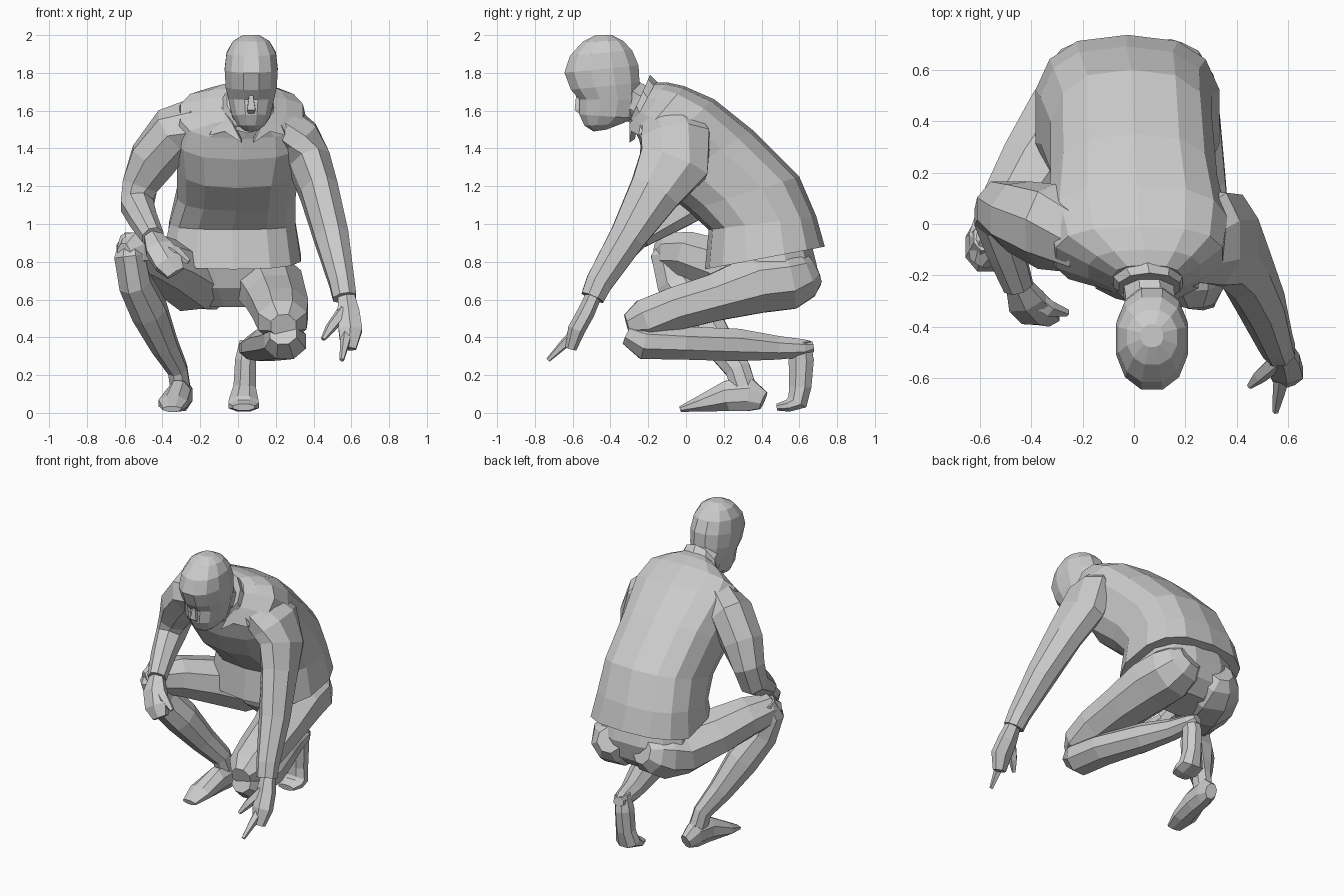
import bpy, bmesh, math
from mathutils import Vector


def skin(name, rings):
    """Join equal vertex rings into one closed, flat-faced body."""
    bm = bmesh.new()
    loops = [[bm.verts.new(p) for p in ring] for ring in rings]
    n = len(loops[0])
    for a, b in zip(loops, loops[1:]):
        for i in range(n):
            j = (i + 1) % n
            bm.faces.new((a[i], a[j], b[j], b[i]))
    bm.faces.new(loops[0])
    bm.faces.new(loops[-1])
    bmesh.ops.recalc_face_normals(bm, faces=bm.faces)
    me = bpy.data.meshes.new(name)
    bm.to_mesh(me)
    bm.free()
    ob = bpy.data.objects.new(name, me)
    bpy.context.collection.objects.link(ob)
    return ob


def oval(c, u, v, n, power=1.0):
    ring = []
    for i in range(n):
        a = 2 * math.pi * (i + 0.5) / n
        k = lambda t: math.copysign(abs(t) ** power, t)
        ring.append(c + u * k(math.cos(a)) + v * k(math.sin(a)))
    return ring


def tube(name, pts, n=8):
    """Limb along a path; each point is x, y, z, half width, half depth."""
    cs = [Vector(p[:3]) for p in pts]
    rings = []
    for i, p in enumerate(pts):
        a, b = cs[max(i - 1, 0)], cs[min(i + 1, len(cs) - 1)]
        t = (b - a).normalized()
        u = (Vector((1, 0, 0)) - t * t.x).normalized()
        rings.append(oval(cs[i], u * p[3] * 1.03, t.cross(u) * p[4] * 1.03, n))
    return skin(name, rings)


def body(name, rows, n=12, power=1.0):
    """Stack of rings; each row is centre x, half width, front y z, back y z."""
    rings = []
    for cx, hw, yf, zf, yb, zb in rows:
        f, b = Vector((cx, yf, zf)), Vector((cx, yb, zb))
        rings.append(oval((f + b) / 2, Vector((hw, 0, 0)), (b - f) / 2, n, power))
    return skin(name, rings)


# Shirt, bent forward over the hips
shirt = body("shirt", [
    (-.025, .365, .10, .76, .735, .88),
    (-.03, .34, .12, .97, .69, 1.04),
    (-.01, .32, .01, 1.07, .60, 1.25),
    (.00, .33, -.14, 1.19, .35, 1.50),
    (.01, .36, -.22, 1.34, .15, 1.66),
    (.02, .33, -.25, 1.45, -.01, 1.73),
    (.04, .22, -.27, 1.49, -.10, 1.75),
    (.05, .14, -.29, 1.51, -.16, 1.75)], 14, 0.75)
# Hem rides up where it lies on the raised thigh
for v in shirt.data.vertices:
    if v.co.z < .95 and v.co.x < -.25 and v.co.y < .5:
        v.co.z += .1

# Collar band and its two front points
body("collar", [
    (.05, .15, -.29, 1.48, -.14, 1.74),
    (.06, .125, -.30, 1.54, -.19, 1.79)], 10)
for s, side in ((-1, "left"), (1, "right")):
    flap = [(.05 + s * x, y, z) for x, y, z in
            ((.14, -.23, 1.62), (.20, -.25, 1.47), (.12, -.29, 1.49), (.03, -.30, 1.43), (.08, -.30, 1.53))]
    c = Vector((0, .03, .02))
    skin("collar_flap_" + side, [[Vector(p) for p in flap], [Vector(p) + c for p in flap]])

# Neck and head
tube("neck", [(.05, -.17, 1.58, .11, .11), (.06, -.28, 1.65, .10, .11), (.07, -.38, 1.71, .10, .11)])
body("head", [
    (.07, .035, -.49, 1.49, -.42, 1.50),
    (.07, .075, -.54, 1.52, -.34, 1.53),
    (.07, .105, -.57, 1.58, -.265, 1.56),
    (.07, .125, -.57, 1.66, -.245, 1.66),
    (.07, .14, -.615, 1.71, -.24, 1.75),
    (.07, .145, -.65, 1.80, -.245, 1.84),
    (.07, .135, -.62, 1.89, -.28, 1.92),
    (.07, .10, -.55, 1.965, -.33, 1.97),
    (.07, .045, -.48, 2.0, -.39, 2.0)], 12, 0.92)
tube("nose", [(.07, -.57, 1.69, .012, .015), (.07, -.565, 1.61, .03, .035), (.07, -.54, 1.585, .02, .02)], 4)

# Arm resting on the raised knee
tube("left_sleeve", [
    (-.20, -.05, 1.54, .13, .15),
    (-.34, -.01, 1.49, .13, .17),
    (-.45, .03, 1.34, .13, .14),
    (-.52, .06, 1.20, .10, .11),
    (-.535, .03, 1.10, .09, .10),
    (-.50, -.10, 1.02, .075, .08),
    (-.45, -.24, .93, .06, .06)])
tube("left_hand", [
    (-.46, -.22, .94, .045, .045),
    (-.42, -.30, .87, .08, .05),
    (-.37, -.35, .80, .085, .045),
    (-.33, -.37, .74, .055, .03)], 6)
tube("left_thumb", [(-.41, -.28, .88, .04, .035), (-.33, -.33, .85, .035, .03), (-.26, -.345, .80, .015, .015)], 5)

# Arm reaching down to the ground
tube("right_sleeve", [
    (.20, -.09, 1.56, .11, .14),
    (.32, -.055, 1.455, .12, .19),
    (.38, -.065, 1.32, .115, .195),
    (.43, -.165, 1.17, .105, .145),
    (.495, -.31, .93, .095, .10),
    (.55, -.46, .69, .07, .075),
    (.565, -.495, .61, .065, .065)])
tube("right_hand", [
    (.57, -.48, .64, .045, .04),
    (.585, -.53, .53, .065, .045),
    (.595, -.58, .44, .07, .045),
    (.585, -.61, .34, .045, .03)], 6)
tube("right_forefinger", [(.58, -.57, .44, .035, .03), (.565, -.65, .36, .025, .025), (.55, -.73, .28, .012, .012)], 5)
tube("right_thumb", [(.56, -.53, .54, .035, .035), (.49, -.59, .45, .028, .03), (.45, -.63, .39, .012, .012)], 5)

# Seat of the trousers
body("pelvis", [
    (-.02, .16, .34, .56, .58, .58),
    (-.02, .29, .24, .66, .67, .66),
    (-.03, .32, .20, .78, .70, .78),
    (-.03, .29, .22, .92, .66, .94)], 12, 0.85)

# Left leg, knee raised and foot flat
tube("left_thigh", [
    (-.14, .68, .75, .08, .08),
    (-.155, .63, .73, .14, .13),
    (-.18, .54, .705, .18, .165),
    (-.24, .40, .70, .19, .165),
    (-.37, .21, .77, .165, .145),
    (-.49, .03, .835, .13, .125),
    (-.57, -.09, .85, .09, .11),
    (-.605, -.15, .84, .04, .06)])
tube("left_shin", [
    (-.575, -.05, .93, .05, .06),
    (-.575, -.09, .83, .085, .10),
    (-.545, -.05, .69, .09, .11),
    (-.47, .06, .54, .10, .11),
    (-.39, .18, .36, .075, .085),
    (-.32, .275, .23, .055, .07),
    (-.30, .315, .10, .055, .07)])
tube("left_foot", [
    (-.285, .41, .065, .038, .05),
    (-.30, .34, .095, .062, .09),
    (-.315, .22, .09, .067, .085),
    (-.345, .08, .05, .08, .045),
    (-.35, -.03, .02, .05, .016)])

# Right leg, knee lowered and heel lifted
tube("right_thigh", [
    (.11, .68, .76, .08, .08),
    (.12, .63, .735, .14, .13),
    (.14, .54, .705, .18, .165),
    (.16, .38, .685, .185, .165),
    (.20, .15, .61, .165, .13),
    (.225, -.06, .55, .155, .12),
    (.235, -.22, .485, .135, .12),
    (.24, -.31, .46, .07, .065)])
tube("right_shin", [
    (.24, -.305, .42, .075, .065),
    (.25, -.225, .38, .115, .10),
    (.22, -.02, .37, .118, .092),
    (.14, .27, .36, .09, .09),
    (.08, .48, .345, .068, .066),
    (.055, .62, .342, .055, .05),
    (.045, .67, .35, .035, .03)])
tube("right_foot", [
    (.055, .61, .38, .048, .05),
    (.04, .61, .28, .058, .07),
    (.035, .605, .14, .062, .062),
    (.03, .59, .06, .082, .058),
    (.03, .54, .038, .085, .034),
    (.03, .48, .03, .06, .019)])
